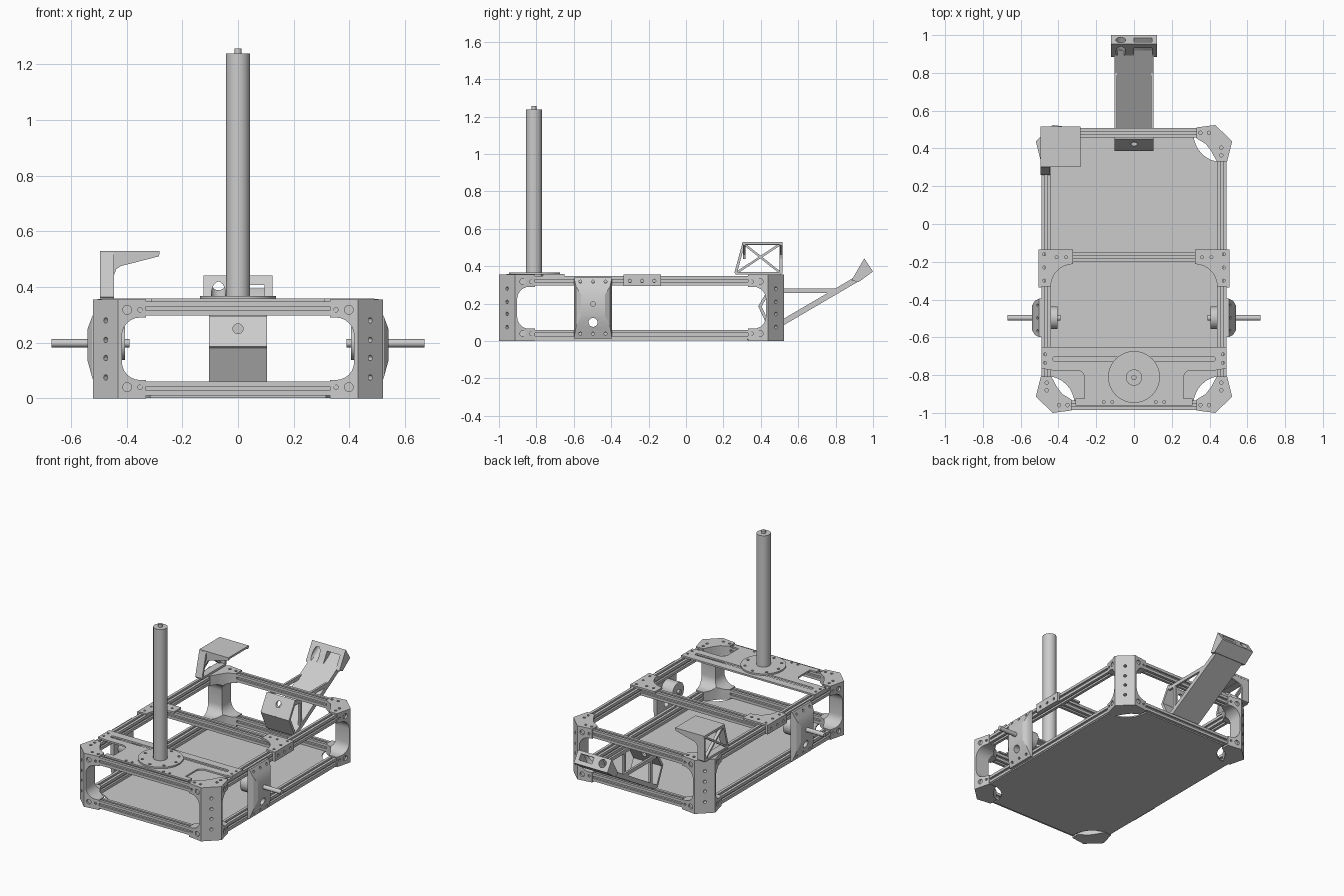
import bpy, bmesh
from math import sin, cos, pi
from mathutils import Vector, Matrix

if "Cube" in bpy.data.objects:
    bpy.data.objects.remove(bpy.data.objects["Cube"])

YC = -0.238            # chassis centre in y
MAP = {'x': lambda u, v, t: (t, u, v),
       'y': lambda u, v, t: (u, t, v),
       'z': lambda u, v, t: (u, v, t)}


def prism(bm, pts, axis, a, b):
    f = bm.faces.new([bm.verts.new(MAP[axis](u, v, a)) for u, v in pts])
    ext = bmesh.ops.extrude_face_region(bm, geom=[f])
    vs = [g for g in ext['geom'] if isinstance(g, bmesh.types.BMVert)]
    bmesh.ops.translate(bm, verts=vs, vec=MAP[axis](0, 0, b - a))


def box(bm, x0, x1, y0, y1, z0, z1):
    prism(bm, [(x0, y0), (x1, y0), (x1, y1), (x0, y1)], 'z', z0, z1)


def cyl(bm, p, q, r, n=20):
    p, q = Vector(p), Vector(q)
    d = q - p
    m = Matrix.Translation((p + q) / 2) @ d.to_track_quat('Z', 'Y').to_matrix().to_4x4()
    bmesh.ops.create_cone(bm, cap_ends=True, segments=n, radius1=r, radius2=r,
                          depth=d.length, matrix=m)


def bar(bm, p, q, w, x0, x1):
    """Straight strip in the y-z plane, extruded along x."""
    p, q = Vector(p), Vector(q)
    d = (q - p).normalized()
    n = Vector((-d.y, d.x)) * w / 2
    prism(bm, [p - n, q - n, q + n, p + n], 'x', x0, x1)


def arc(cx, cy, r, a0, a1, n=6):
    return [(cx + r * cos(a0 + (a1 - a0) * i / n), cy + r * sin(a0 + (a1 - a0) * i / n))
            for i in range(n + 1)]


def rrect(u0, u1, v0, v1, r):
    return (arc(u1 - r, v1 - r, r, 0, pi / 2) + arc(u0 + r, v1 - r, r, pi / 2, pi)
            + arc(u0 + r, v0 + r, r, pi, 1.5 * pi) + arc(u1 - r, v0 + r, r, 1.5 * pi, 2 * pi))


def finish(name, bm):
    bmesh.ops.recalc_face_normals(bm, faces=bm.faces[:])
    me = bpy.data.meshes.new(name)
    bm.to_mesh(me)
    bm.free()
    ob = bpy.data.objects.new(name, me)
    bpy.context.collection.objects.link(ob)
    return ob


def cut(ob, bm):
    c = finish("cutter", bm)
    m = ob.modifiers.new("cut", 'BOOLEAN')
    m.operation, m.solver, m.object = 'DIFFERENCE', 'EXACT', c
    bpy.context.view_layer.objects.active = ob
    bpy.ops.object.modifier_apply(modifier=m.name)
    bpy.data.objects.remove(c)


def mirror(ob, x=True, y=False):
    ob.data.transform(Matrix.Translation((0, -YC, 0)))
    ob.location.y = YC
    ob.modifiers.new("mirror", 'MIRROR').use_axis = (x, y, False)


# Slotted extrusion beams
def beam(name, axis, u, v, a, b):
    h, s, d = 0.025, 0.007, 0.012
    side = [(-h, h), (-s, h), (-s, h - d), (s, h - d), (s, h)]
    pts = []
    for k in range(4):
        c, n = round(cos(-k * pi / 2)), round(sin(-k * pi / 2))
        pts += [(u + c * x - n * y, v + n * x + c * y) for x, y in side]
    bm = bmesh.new()
    prism(bm, pts, axis, a, b)
    return finish(name, bm)


for label, z in (("lower", 0.035), ("upper", 0.322)):
    mirror(beam(label + "_side_beam", 'y', 0.464, z, -0.93, 0.455))
    mirror(beam(label + "_end_beam", 'x', -0.959, z, -0.44, 0.44), False, True)
beam("middle_cross_beam", 'x', -0.175, 0.322, -0.445, 0.445)

# Corner brackets
bm = bmesh.new()
prism(bm, [(0.33, -0.987), (0.43, -1.0), (0.52, -0.914), (0.493, -0.807),
           (0.438, -0.807), (0.41, -0.86), (0.38, -0.90), (0.33, -0.93)], 'z', 0, 0.355)
corner = finish("corner_bracket", bm)
for axis, u0, u1, a, b in (('y', 0.1, 0.417, -1.1, -0.7), ('x', -0.903, -0.6, 0.2, 0.7)):
    bm = bmesh.new()
    prism(bm, rrect(u0, u1, 0.066, 0.29, 0.065), axis, a, b)
    cut(corner, bm)
bm = bmesh.new()
for z in (0.075, 0.145, 0.21, 0.28):
    cyl(bm, (0.49, -0.972, z), (0.455, -0.937, z), 0.01, 12)
for z in (0.04, 0.318):
    cyl(bm, (0.398, -1.02, z), (0.398, -0.985, z), 0.016, 14)
    cyl(bm, (0.352, -1.02, z), (0.352, -0.98, z), 0.008, 10)
    cyl(bm, (0.53, -0.872, z), (0.50, -0.872, z), 0.016, 14)
    cyl(bm, (0.53, -0.828, z), (0.49, -0.828, z), 0.008, 10)
for x, y in ((0.352, -0.959), (0.397, -0.959), (0.462, -0.88), (0.462, -0.84)):
    cyl(bm, (x, y, 0.34), (x, y, 0.37), 0.009, 10)
cut(corner, bm)
mirror(corner, True, True)

# Floor plate with scooped corners
bm = bmesh.new()
box(bm, -0.485, 0.485, -0.965, 0.49, 0.002, 0.011)
floor = finish("floor_plate", bm)
bm = bmesh.new()
for x in (-0.465, 0.465):
    for y in (-0.955, 0.478):
        cyl(bm, (x, y, -0.05), (x, y, 0.05), 0.15, 32)
cut(floor, bm)

# Brackets for the middle beam
bm = bmesh.new()
prism(bm, [(0.505, -0.33), (0.505, -0.135), (0.322, -0.135)]
      + arc(0.322, -0.33, 0.118, pi / 2, 0, 8), 'z', 0.345, 0.357)
tee = finish("middle_bracket_top", bm)
bm = bmesh.new()
for x, y in ((0.475, -0.16), (0.475, -0.23), (0.475, -0.3), (0.36, -0.175), (0.41, -0.175)):
    cyl(bm, (x, y, 0.3), (x, y, 0.4), 0.008, 10)
cut(tee, bm)
mirror(tee)
bm = bmesh.new()
box(bm, 0.489, 0.505, -0.335, -0.135, 0.295, 0.357)
lip = finish("middle_bracket_side", bm)
bm = bmesh.new()
for y in (-0.17, -0.235, -0.30):
    cyl(bm, (0.4, y, 0.322), (0.6, y, 0.322), 0.009, 10)
cut(lip, bm)
mirror(lip)

# Motor mounts: plate with a domed outer face
bm = bmesh.new()
for x, y, z0, z1 in ((0.489, 0.102, 0.015, 0.34), (0.502, 0.102, 0.015, 0.34),
                     (0.525, 0.09, 0.08, 0.29), (0.54, 0.065, 0.135, 0.25)):
    for sy in (-y, y):
        for z in (z0, z1):
            bm.verts.new((x, -0.497 + sy, z))
bmesh.ops.convex_hull(bm, input=bm.verts[:])
mount = finish("motor_mount", bm)
bm = bmesh.new()
cyl(bm, (0.4, -0.497, 0.10), (0.6, -0.497, 0.10), 0.024)
for y in (-0.565, -0.497, -0.43):
    for z in (0.04, 0.318):
        cyl(bm, (0.4, y, z), (0.6, y, z), 0.008, 10)
cut(mount, bm)
mirror(mount)
bm = bmesh.new()
cyl(bm, (0.405, -0.497, 0.198), (0.50, -0.497, 0.198), 0.06, 32)
mirror(finish("motor_boss", bm))
bm = bmesh.new()
cyl(bm, (0.39, -0.497, 0.198), (0.67, -0.497, 0.198), 0.0145)
mirror(finish("axle", bm))

# Mast plate, with arms to the side beams
right = ([(0.31, -0.96), (0.31, -0.925), (0.262, -0.925)]
         + arc(0.302, -0.815, 0.04, pi, pi / 2)
         + [(0.43, -0.775), (0.49, -0.765), (0.49, -0.65)])
bm = bmesh.new()
prism(bm, right + [(-x, y) for x, y in reversed(right)], 'z', 0.347, 0.358)
plate = finish("mast_plate", bm)
bm = bmesh.new()
prism(bm, rrect(-0.43, 0.43, -0.727, -0.703, 0.011), 'z', 0.3, 0.4)
for s in (-1, 1):
    for x, y in ((0.47, -0.69), (0.47, -0.735), (0.16, -0.943), (0.115, -0.943)):
        cyl(bm, (s * x, y, 0.3), (s * x, y, 0.4), 0.008, 10)
cut(plate, bm)

# Mast flange, mast and tip
bm = bmesh.new()
cyl(bm, (0, -0.81, 0.357), (0, -0.81, 0.368), 0.137, 48)
flange = finish("mast_flange", bm)
bm = bmesh.new()
for k in range(8):
    x, y = 0.112 * cos(k * pi / 4), -0.81 + 0.112 * sin(k * pi / 4)
    cyl(bm, (x, y, 0.361), (x, y, 0.4), 0.009, 10)
cut(flange, bm)
bm = bmesh.new()
cyl(bm, (0, -0.813, 0.36), (0, -0.813, 1.238), 0.043, 32)
finish("mast", bm)
bm = bmesh.new()
cyl(bm, (0, -0.813, 1.23), (0, -0.813, 1.256), 0.013, 16)
finish("mast_tip", bm)

# Rear arm: folded strip with side struts
bm = bmesh.new()
bar(bm, (0.45, 0.06), (0.925, 0.338), 0.03, -0.104, 0.104)
bar(bm, (0.395, 0.185), (0.453, 0.062), 0.016, -0.104, 0.104)
for s in (-1, 1):
    x0, x1 = sorted((s * 0.104, s * 0.09))
    bar(bm, (0.455, 0.27), (0.80, 0.27), 0.024, x0, x1)
    bar(bm, (0.51, 0.09), (0.51, 0.28), 0.02, x0, x1)
finish("rear_arm", bm)
bm = bmesh.new()
bar(bm, (0.457, 0.292), (0.393, 0.182), 0.016, -0.104, 0.104)
fold = finish("rear_arm_fold", bm)
bm = bmesh.new()
cyl(bm, (0, 0.36, 0.25), (0, 0.50, 0.25), 0.018)
cut(fold, bm)

# Socket head on the end of the arm
bm = bmesh.new()
prism(bm, [(0.885, 0.325), (0.953, 0.442), (1.0, 0.372), (0.922, 0.315)], 'x', -0.123, 0.123)
head = finish("socket_head", bm)
bm = bmesh.new()
cyl(bm, (-0.07, 1.03, 0.446), (-0.07, 0.83, 0.318), 0.026)
bar(bm, (0.83, 0.318), (1.03, 0.446), 0.04, 0.0, 0.095)
cut(head, bm)

# Corner shelf: braced side frame, brackets and top
bm = bmesh.new()
c = [(0.265, 0.362), (0.308, 0.521), (0.508, 0.521), (0.508, 0.362)]
for i in range(4):
    bar(bm, c[i], c[(i + 1) % 4], 0.014, -0.495, -0.445)
bar(bm, c[0], c[2], 0.012, -0.495, -0.475)
bar(bm, c[1], c[3], 0.012, -0.495, -0.475)
finish("shelf_side_frame", bm)
bm = bmesh.new()
for y in (0.305, 0.503):
    prism(bm, [(-0.446, 0.44), (-0.437, 0.464), (-0.42, 0.475), (-0.284, 0.51),
               (-0.284, 0.528), (-0.446, 0.528)], 'y', y, y + 0.012)
finish("shelf_ribs", bm)
bm = bmesh.new()
box(bm, -0.495, -0.282, 0.302, 0.516, 0.516, 0.529)
finish("shelf_top", bm)

# Smooth the round parts, keep the edges sharp
bpy.ops.object.select_all(action='DESELECT')
for ob in bpy.context.scene.objects:
    ob.select_set(True)
bpy.context.view_layer.objects.active = corner
bpy.ops.object.shade_smooth_by_angle(angle=0.5)
